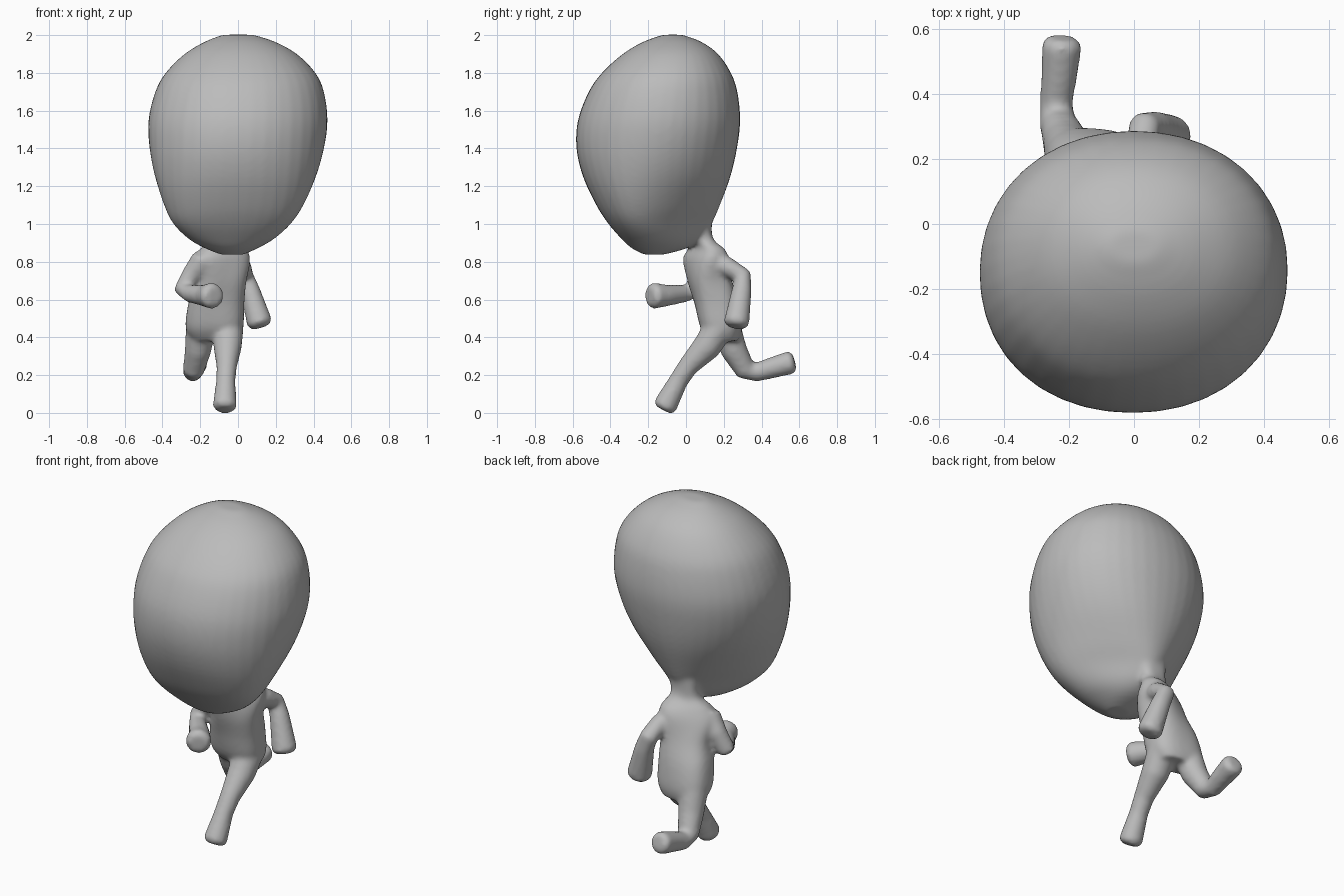
import bpy
import bmesh
import math
from mathutils import Vector

if "Cube" in bpy.data.objects:
    bpy.data.objects.remove(bpy.data.objects["Cube"], do_unlink=True)

SIDES = 40
STEPS = 4


def make_material(name, colour):
    mat = bpy.data.materials.new(name)
    mat.use_nodes = True
    mat.diffuse_color = colour
    mat.node_tree.nodes["Principled BSDF"].inputs["Base Color"].default_value = colour
    return mat


def smooth_sections(sections):
    """Add in-between sections on a spline that passes through the given ones."""
    result = []
    last = len(sections) - 1
    for i in range(last):
        before, start = sections[max(i - 1, 0)], sections[i]
        end, after = sections[i + 1], sections[min(i + 2, last)]
        for step in range(STEPS):
            t = step / STEPS
            result.append([
                b + (c - a) * t / 2 + (a - 2.5 * b + 2 * c - d / 2) * t * t
                + (1.5 * (b - c) + (d - a) / 2) * t ** 3
                for a, b, c, d in zip(before, start, end, after)])
    result.append(sections[-1])
    return result


def oval(power):
    """Unit outline: a circle at power 2, boxier above it."""
    for i in range(SIDES):
        a = math.tau * i / SIDES
        x, y = math.cos(a), math.sin(a)
        size = (abs(x) ** power + abs(y) ** power) ** (1 / power)
        yield x / size, y / size


def skin_rings(bm, rings):
    """Bridge a list of point rings and close both ends."""
    loops = [[bm.verts.new(p) for p in ring] for ring in rings]
    for low, high in zip(loops, loops[1:]):
        for i in range(SIDES):
            j = (i + 1) % SIDES
            bm.faces.new((low[i], low[j], high[j], high[i]))
    bm.faces.new(loops[0][::-1])
    bm.faces.new(loops[-1])


def egg_ring(z, front, back, right, left, pinch):
    """Level oval whose rear end is drawn in by pinch."""
    cx, cy = (right + left) / 2, (front + back) / 2
    rx, ry = (left - right) / 2, (back - front) / 2
    rx /= 1 + 0.35 * pinch * pinch
    return [Vector((cx + rx * x * (1 - pinch * y), cy + ry * y, z))
            for x, y in oval(2.1)]


def turned_ring(z, cx, cy, rx, ry, yaw):
    """Level oval turned about the vertical axis."""
    c, s = math.cos(math.radians(yaw)), math.sin(math.radians(yaw))
    return [Vector((cx + rx * x * c - ry * y * s, cy + rx * x * s + ry * y * c, z))
            for x, y in oval(2.7)]


def add_limb(bm, path):
    """Round tube through (x, y, z, radius) stations, with a blunt rounded tip."""
    points = [Vector(p[:3]) for p in path]
    rings = []
    side = None
    for i, (centre, station) in enumerate(zip(points, path)):
        along = points[min(i + 1, len(points) - 1)] - points[max(i - 1, 0)]
        along.normalize()
        side = side or along.orthogonal()
        side = (side - along * side.dot(along)).normalized()
        up = along.cross(side)
        rings.append([centre + station[3] * (side * x + up * y) for x, y in oval(2)])
    tip = points[-1] + along * path[-1][3] * 0.32
    rings.append([tip + (p - points[-1]) * 0.68 for p in rings[-1]])
    skin_rings(bm, rings)


bm = bmesh.new()

# Head: big egg drawn in toward the neck at the lower back
# height, front, back, right edge, left edge, pinch
head_sections = [
    (0.838, -0.22, -0.12, -0.09, 0.03, 0),
    (0.87, -0.285, 0.0, -0.17, 0.1, 0.2),
    (0.92, -0.34, 0.08, -0.255, 0.185, 0.4),
    (1.0, -0.41, 0.135, -0.335, 0.272, 0.48),
    (1.1, -0.475, 0.18, -0.385, 0.34, 0.34),
    (1.25, -0.545, 0.235, -0.437, 0.41, 0.15),
    (1.4, -0.58, 0.27, -0.468, 0.455, 0.04),
    (1.55, -0.572, 0.287, -0.474, 0.474, 0),
    (1.7, -0.515, 0.272, -0.438, 0.455, 0),
    (1.8, -0.445, 0.238, -0.383, 0.41, 0),
    (1.9, -0.335, 0.17, -0.283, 0.312, 0),
    (1.965, -0.225, 0.08, -0.175, 0.195, 0),
    (2.002, -0.12, -0.02, -0.08, 0.08, 0),
]
skin_rings(bm, [egg_ring(*s) for s in smooth_sections(head_sections)])

# Torso: neck, shoulders turned one way and hips the other
# height, centre x, centre y, half width, half depth, turn
torso_sections = [
    (0.38, -0.125, 0.205, 0.115, 0.075, -5),
    (0.45, -0.125, 0.187, 0.152, 0.108, -5),
    (0.58, -0.115, 0.16, 0.148, 0.115, 2),
    (0.7, -0.093, 0.126, 0.136, 0.112, 15),
    (0.81, -0.088, 0.106, 0.157, 0.097, 28),
    (0.87, -0.075, 0.108, 0.13, 0.07, 28),
    (0.91, -0.06, 0.092, 0.085, 0.055, 15),
    (0.96, -0.052, 0.08, 0.08, 0.056, 0),
    (1.04, -0.04, 0.07, 0.1, 0.07, 0),
]
skin_rings(bm, [turned_ring(*s) for s in smooth_sections(torso_sections)])

# Left leg striding forward
add_limb(bm, [(-0.05, 0.18, 0.46, 0.08), (-0.055, 0.11, 0.35, 0.075),
              (-0.06, 0.01, 0.245, 0.054), (-0.065, -0.04, 0.17, 0.051),
              (-0.07, -0.112, 0.034, 0.064)])
# Right leg trailing, bent at the knee
add_limb(bm, [(-0.195, 0.205, 0.47, 0.08), (-0.212, 0.255, 0.33, 0.07),
              (-0.235, 0.315, 0.227, 0.057), (-0.24, 0.37, 0.215, 0.05),
              (-0.23, 0.46, 0.24, 0.056), (-0.222, 0.556, 0.267, 0.062)])
# Left arm swung back, forearm hanging
add_limb(bm, [(-0.02, 0.13, 0.8, 0.062), (0.02, 0.22, 0.773, 0.052),
              (0.033, 0.3, 0.723, 0.05), (0.063, 0.295, 0.65, 0.053),
              (0.115, 0.267, 0.475, 0.068)])
# Right arm with the forearm brought forward
add_limb(bm, [(-0.18, 0.05, 0.81, 0.068), (-0.245, 0.06, 0.73, 0.054),
              (-0.29, 0.05, 0.65, 0.05), (-0.255, -0.01, 0.632, 0.047),
              (-0.18, -0.1, 0.622, 0.057), (-0.135, -0.175, 0.62, 0.07)])

# One continuous skin: fuse the parts and soften the joins
bmesh.ops.recalc_face_normals(bm, faces=bm.faces)
mesh = bpy.data.meshes.new("running_figure")
bm.to_mesh(mesh)
bm.free()
mesh.materials.append(make_material("plain grey", (0.5, 0.5, 0.5, 1)))
figure = bpy.data.objects.new("running_figure", mesh)
bpy.context.collection.objects.link(figure)
fuse = figure.modifiers.new("fuse", "REMESH")
fuse.mode = "VOXEL"
fuse.voxel_size = 0.012
fuse.use_smooth_shade = True
soften = figure.modifiers.new("soften", "SMOOTH")
soften.factor = 0.5
soften.iterations = 10
